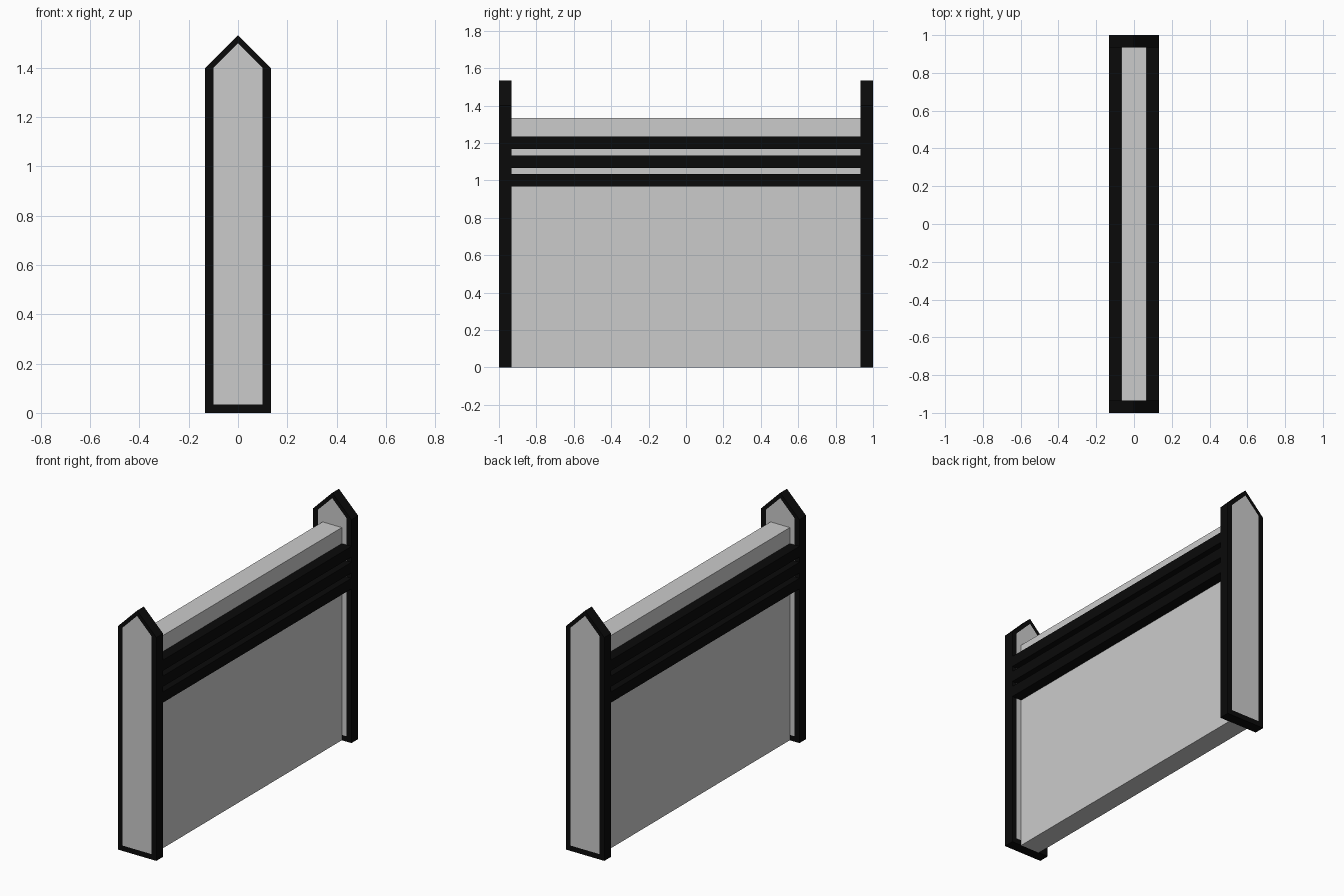
import bpy
import bmesh

if "Cube" in bpy.data.objects:
    bpy.data.objects.remove(bpy.data.objects["Cube"])

U = 1 / 30            # modelling unit of the design
END, INNER = 1.0, 28 * U

black = bpy.data.materials.new("black_trim")
black.diffuse_color = (0.003, 0.003, 0.003, 1)
black.use_nodes = True
black.node_tree.nodes["Principled BSDF"].inputs["Base Color"].default_value = black.diffuse_color


def finish(name, bm, mat=None):
    bmesh.ops.recalc_face_normals(bm, faces=bm.faces)
    mesh = bpy.data.meshes.new(name)
    bm.to_mesh(mesh)
    bm.free()
    obj = bpy.data.objects.new(name, mesh)
    bpy.context.collection.objects.link(obj)
    if mat:
        mesh.materials.append(mat)
    return obj


def box(name, x, y, z, mat=None):
    bm = bmesh.new()
    bmesh.ops.create_cube(bm, size=1)
    for v in bm.verts:
        for i, (lo, hi) in enumerate((x, y, z)):
            v.co[i] = hi if v.co[i] > 0 else lo
    return finish(name, bm, mat)


def pointed_profile(half_width, bottom, apex):
    shoulder = 42 * U
    return [(-half_width, bottom), (half_width, bottom), (half_width, shoulder),
            (0, apex), (-half_width, shoulder)]


def extrude_faces(name, faces, y0, y1, mat=None):
    # extrude a flat set of xz faces from y0 to y1
    bm = bmesh.new()
    for face in faces:
        bm.faces.new([bm.verts.new((x, y0, z)) for x, z in face])
    bmesh.ops.remove_doubles(bm, verts=bm.verts, dist=1e-5)
    geom = bmesh.ops.extrude_face_region(bm, geom=bm.faces[:], use_keep_orig=True)["geom"]
    for v in geom:
        if isinstance(v, bmesh.types.BMVert):
            v.co.y = y1
    return finish(name, bm, mat)


# Pointed end posts: black frame around a flush grey infill
outer = pointed_profile(4 * U, 0, 46 * U)
inner = pointed_profile(3 * U, U, 45 * U)
ring = [(outer[i], outer[(i + 1) % 5], inner[(i + 1) % 5], inner[i]) for i in range(5)]
for side, s in (("front", -1), ("back", 1)):
    extrude_faces(side + "_post_frame", ring, s * END, s * INNER, black)
    extrude_faces(side + "_post_infill", [inner], s * END, s * INNER)

# Wall panel between the posts
box("wall_panel", (-2 * U, 2 * U), (-INNER, INNER), (0, 40 * U))

# Three black rails on each side
for i in range(3):
    z = (29 + 3 * i) * U
    for side, s in (("left", -1), ("right", 1)):
        xs = sorted((s * 2 * U, s * 4 * U))
        box(f"{side}_rail_{i + 1}", xs, (-INNER, INNER), (z, z + 2 * U), black)
